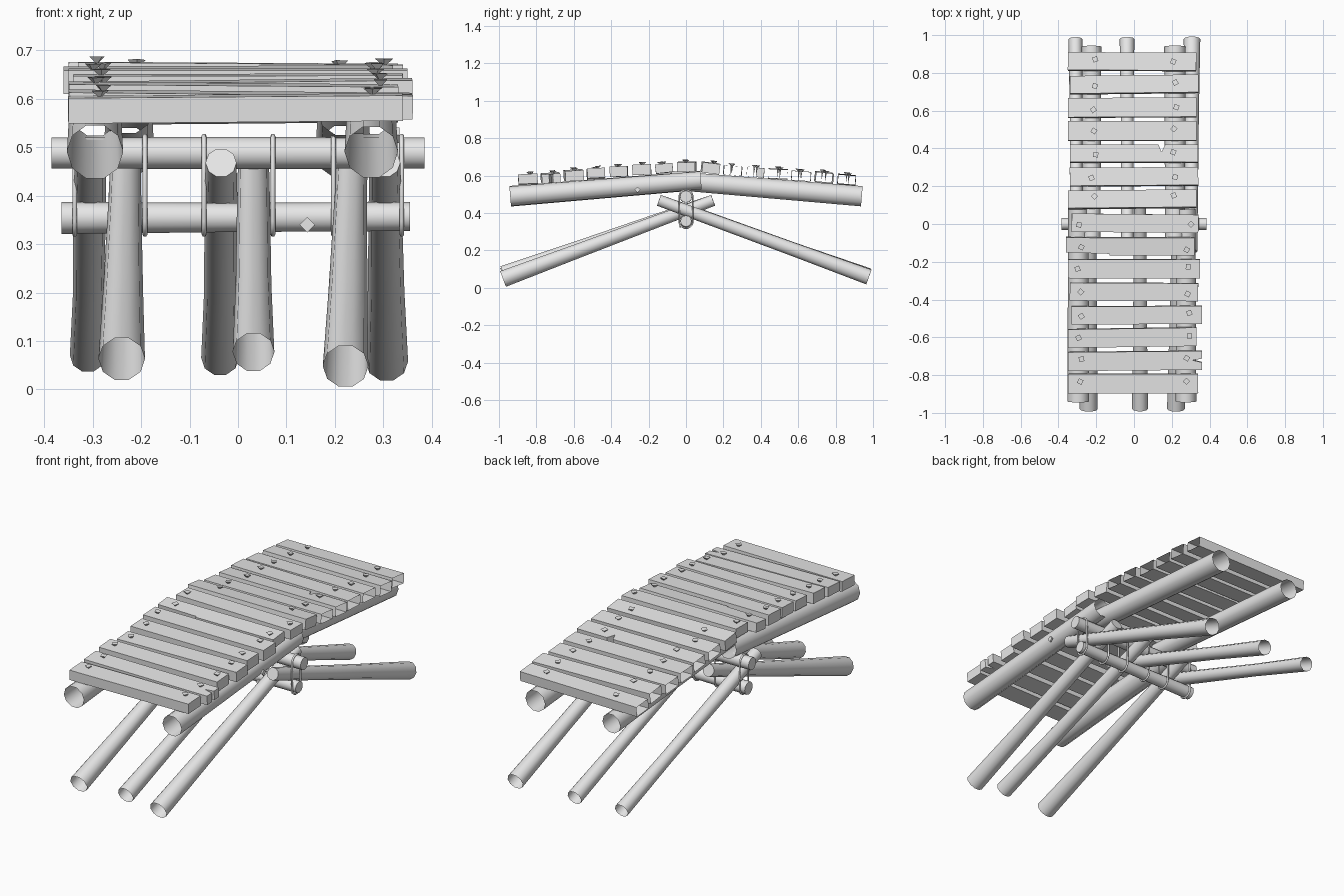
import bpy, bmesh, math, random
from mathutils import Vector, Matrix

random.seed(4)
if "Cube" in bpy.data.objects:
    bpy.data.objects.remove(bpy.data.objects["Cube"])

GREY = (0.8, 0.8, 0.8, 1)
wood = bpy.data.materials.new("pale_grey")
wood.use_nodes = True
wood.diffuse_color = GREY
wood.node_tree.nodes["Principled BSDF"].inputs["Base Color"].default_value = GREY


def finish(bm, name, smooth=False):
    mesh = bpy.data.meshes.new(name)
    bm.to_mesh(mesh)
    bm.free()
    mesh.materials.append(wood)
    obj = bpy.data.objects.new(name, mesh)
    bpy.context.collection.objects.link(obj)
    if smooth:
        bpy.ops.object.select_all(action='DESELECT')
        obj.select_set(True)
        bpy.context.view_layer.objects.active = obj
        bpy.ops.object.shade_smooth_by_angle(angle=math.radians(50))
    return obj


def log(name, stations, sides=10, cap_start=False, cap_end=False):
    """Round log through (point, radius) stations."""
    bm = bmesh.new()
    axis = (Vector(stations[-1][0]) - Vector(stations[0][0])).normalized()
    turn = axis.to_track_quat('Z', 'Y')
    rings = []
    for point, radius in stations:
        ring = []
        for k in range(sides):
            a = math.tau * k / sides
            ring.append(bm.verts.new(Vector(point) + turn @ Vector(
                (radius * math.cos(a), radius * math.sin(a), 0))))
        rings.append(ring)
    for low, high in zip(rings, rings[1:]):
        for k in range(sides):
            n = (k + 1) % sides
            bm.faces.new((low[k], low[n], high[n], high[k]))
    if cap_start:
        bm.faces.new(rings[0][::-1])
    if cap_end:
        bm.faces.new(rings[-1])
    return finish(bm, name, True)


# Deck rails: two front logs outside, two back logs inside, overlapping at the crest
for name, x, side, radius in (("front_rail_right", -0.295, -1, 0.058),
                              ("front_rail_left", 0.275, -1, 0.055),
                              ("back_rail_right", -0.225, 1, 0.052),
                              ("back_rail_left", 0.217, 1, 0.057)):
    log(name, [((x, side * 0.94, 0.49), radius),
               ((x, -side * 0.08, 0.575), radius * 0.92)])

# Slanted legs: open flared feet, closed upper ends
for name, x_foot, x_top, z, side, radius in (
        ("front_leg_right", -0.24, -0.232, 0.063, -1, 0.048),
        ("front_leg_middle", 0.032, 0.032, 0.077, -1, 0.043),
        ("front_leg_left", 0.222, 0.235, 0.048, -1, 0.047),
        ("back_leg_right", -0.31, -0.305, 0.07, 1, 0.037),
        ("back_leg_middle", -0.037, -0.035, 0.065, 1, 0.039),
        ("back_leg_left", 0.307, 0.303, 0.058, 1, 0.044)):
    foot = Vector((x_foot, side * 0.978, z))
    top = Vector((x_top, -side * 0.145, 0.468))
    log(name, [(foot, radius), (foot.lerp(top, 0.35), radius * 0.86),
               (foot.lerp(top, 0.8), 0.034), (top, 0.032)], cap_end=True)

# Cross bars that clamp the legs
log("upper_cross_bar", [((-0.385, 0, 0.488), 0.032), ((0, 0, 0.488), 0.033),
                        ((0.385, 0, 0.488), 0.032)], 12, True, True)
log("lower_cross_bar", [((-0.364, 0, 0.354), 0.033), ((0, 0, 0.355), 0.03),
                        ((0.355, 0, 0.357), 0.03)], 12, True, True)


# Rope loops around both bars
def rope(x, index):
    curve = bpy.data.curves.new("rope_loop", 'CURVE')
    curve.dimensions = '3D'
    curve.bevel_depth = 0.005
    curve.bevel_resolution = 1
    spline = curve.splines.new('POLY')
    steps = 16
    spline.points.add(steps - 1)
    for k, p in enumerate(spline.points):
        a = math.pi * 2 * (k + 0.5) / steps
        middle = 0.488 if math.sin(a) > 0 else 0.355
        p.co = (x, 0.036 * math.cos(a), middle + 0.036 * math.sin(a), 1)
    spline.use_cyclic_u = True
    curve.materials.append(wood)
    obj = bpy.data.objects.new(f"rope_loop_{index}", curve)
    bpy.context.collection.objects.link(obj)


for i, x in enumerate((-0.337, -0.192, -0.07, 0.072, 0.197, 0.338)):
    rope(x, i + 1)


# Planks: an outline extruded upward, with optional splits
def plank(name, outline, thickness, place, open_ends):
    bm = bmesh.new()
    face = bm.faces.new([bm.verts.new((x, y, 0)) for x, y in outline])
    bm.normal_update()
    top = bmesh.ops.extrude_face_region(bm, geom=[face])["geom"]
    bmesh.ops.translate(bm, vec=(0, 0, thickness),
                        verts=[v for v in top if isinstance(v, bmesh.types.BMVert)])
    bmesh.ops.recalc_face_normals(bm, faces=bm.faces)
    if open_ends:
        ends = [f for f in bm.faces if abs(f.normal.x) > 0.9]
        bmesh.ops.delete(bm, geom=ends, context='FACES_ONLY')
    bm.transform(place)
    return finish(bm, name)


# Nails: four-sided flared head over a thin spike
def nail(name, place):
    bm = bmesh.new()
    spin = Matrix.Rotation(random.uniform(0, 1.5), 4, 'Z')
    for r_low, r_high, depth, z in ((0.005, 0.019, 0.012, 0.006),
                                    (0.0, 0.005, 0.05, -0.025)):
        bmesh.ops.create_cone(bm, cap_ends=True, segments=4, radius1=r_low,
                              radius2=r_high, depth=depth,
                              matrix=Matrix.Translation((0, 0, z)))
    bm.transform(place @ spin)
    finish(bm, name)


RIGHT_ENDS = (35, 34, 35, 35, 34, 34, 35, 33, 36, 35, 34, 33, 35, 35, 35)
LEFT_ENDS = (33, 34, 33, 33, 34, 34, 33, 34, 32, 35, 34, 36, 33, 36, 34)
for i, (right, left) in enumerate(zip(RIGHT_ENDS, LEFT_ENDS)):
    y = 0.855 - 0.1213 * i
    x0, x1, h = -right / 100, left / 100, random.uniform(0.046, 0.052)
    skew = random.uniform(-0.004, 0.004)
    outline = [(x0, -h), (x1, -h - skew), (x1, h - skew), (x0, h)]
    if i == 4:      # chip in the back edge
        outline[3:3] = [(0.165, h), (0.145, h - 0.04), (0.13, h)]
    if i == 8:      # long splinter missing from the front corner
        outline[0:1] = [(x0, -h + 0.014), (-0.13, -h + 0.008), (-0.13, -h)]
    if i == 13:     # wedge split in the left end
        outline[2:2] = [(x1, -0.012), (x1 - 0.05, 0), (x1, 0.008)]
    slope = -0.083 * (1 if y > 0.05 else -1 if y < -0.05 else 0)
    place = (Matrix.Translation((0, y, 0.624 - 0.083 * abs(y)))
             @ Matrix.Rotation(slope + random.uniform(-0.04, 0.04), 4, 'X')
             @ Matrix.Rotation(random.uniform(-0.012, 0.012), 4, 'Y')
             @ Matrix.Rotation(random.uniform(-0.012, 0.012), 4, 'Z'))
    thickness = random.uniform(0.048, 0.056)
    plank(f"plank_{i + 1}", outline, thickness, place, i < 6)
    reach = 0.215 if i < 7 else 0.29
    for side, label in ((-1, "right"), (1, "left")):
        at = (side * reach + random.uniform(-0.012, 0.012),
              random.uniform(-0.015, 0.015), thickness)
        nail(f"nail_{label}_{i + 1}", place @ Matrix.Translation(at))

# Small knots on the lower bar and the left front rail
for name, at, turn in (("bar_knot", (0.143, -0.031, 0.34), Matrix.Rotation(math.pi / 2, 4, 'X')),
                       ("rail_knot", (0.329, -0.26, 0.525), Matrix.Rotation(math.pi / 2, 4, 'Y'))):
    bm = bmesh.new()
    bmesh.ops.create_cone(bm, cap_ends=True, segments=4, radius1=0.016, radius2=0.016,
                          depth=0.008, matrix=Matrix.Translation(at) @ turn)
    finish(bm, name)
